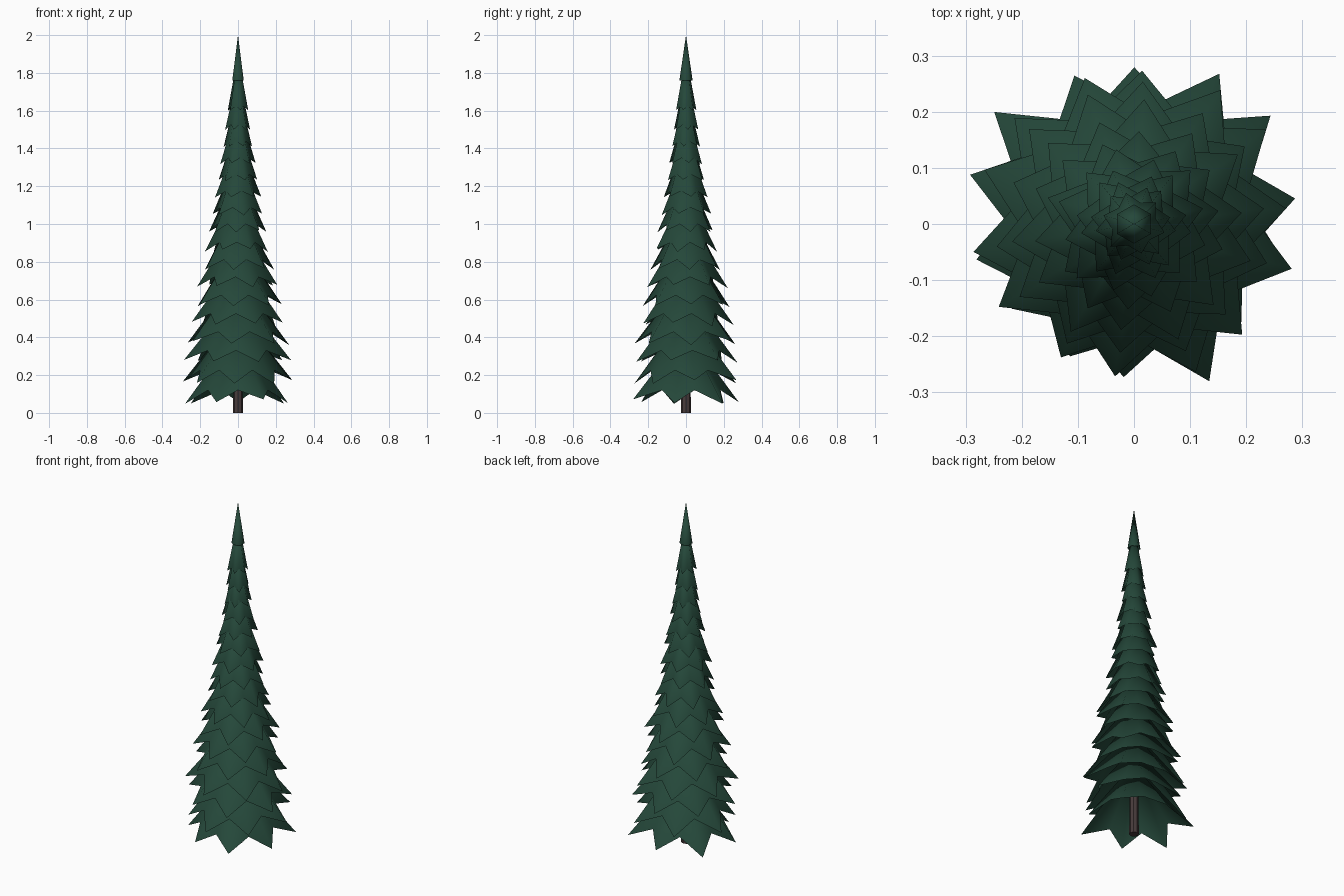
import bpy, bmesh, math, random
from mathutils import Vector

if "Cube" in bpy.data.objects:
    bpy.data.objects.remove(bpy.data.objects["Cube"])

random.seed(4)


def material(name, rgb):
    m = bpy.data.materials.new(name)
    m.diffuse_color = (*rgb, 1)
    m.use_nodes = True
    m.node_tree.nodes["Principled BSDF"].inputs["Base Color"].default_value = m.diffuse_color
    return m


needle_green = material("needle green", (0.018, 0.064, 0.042))
bark_brown = material("bark brown", (0.065, 0.045, 0.045))


def finish(bm, name, mat, smooth=True):
    for f in bm.faces:
        f.smooth = smooth
    mesh = bpy.data.meshes.new(name)
    bm.to_mesh(mesh)
    bm.free()
    mesh.materials.append(mat)
    obj = bpy.data.objects.new(name, mesh)
    bpy.context.collection.objects.link(obj)
    return obj


def polar(radius, degrees, z):
    a = math.radians(degrees)
    return Vector((radius * math.cos(a), radius * math.sin(a), z))


# relative branch lengths of the two lowest skirts
REACH = [[0.95, 1.09, 0.98, 1.12, 1.01, 0.92, 1.09],
         [1.02, 1.08, 1.0, 1.07, 0.93, 0.96, 0.91]]


def skirt(index, radius, z, height):
    """Open cone with a zigzag hem: branch tips out and low, notches in and high."""
    sides = 7 if z < 1.0 else 6
    step = 360 / sides
    bm = bmesh.new()
    start = (347 if index % 2 == 0 else 9) + (random.uniform(-5, 5) if index > 1 else 0)
    apex = bm.verts.new((0, 0, z + height))
    hem = []
    for i in range(sides):
        reach = REACH[index][i] if index < 2 else random.uniform(0.96, 1.05)
        lift = random.uniform(-0.05, 0.05) * radius
        hem.append(bm.verts.new(polar(radius * reach, start + i * step, z + lift)))
        hem.append(bm.verts.new(polar(radius * 0.71, start + (i + 0.5) * step,
                                      z + 0.015 + 0.16 * radius)))
    for i, v in enumerate(hem):
        bm.faces.new((v, hem[(i + 1) % len(hem)], apex))
    finish(bm, f"branch_skirt_{index + 1:02d}", needle_green)


# branch skirts from bottom to top: tip radius, tip height
SKIRTS = [(0.285, 0.06), (0.285, 0.165), (0.28, 0.27), (0.272, 0.37), (0.25, 0.47),
          (0.235, 0.57), (0.213, 0.67), (0.193, 0.765), (0.17, 0.86), (0.155, 0.96),
          (0.137, 1.05), (0.121, 1.14), (0.106, 1.23), (0.092, 1.32), (0.077, 1.41),
          (0.067, 1.5), (0.056, 1.6)]
for k, (r, z) in enumerate(SKIRTS):
    skirt(k, r, z, 0.38 - 0.05 * z)

# pointed crown tip
bm = bmesh.new()
bmesh.ops.create_cone(bm, cap_ends=False, segments=6, radius1=0.035, radius2=0.0, depth=0.24)
bmesh.ops.remove_doubles(bm, verts=bm.verts[:], dist=1e-5)
bmesh.ops.translate(bm, verts=bm.verts[:], vec=(0, 0, 1.88))
finish(bm, "crown_tip", needle_green)

# trunk
bm = bmesh.new()
bmesh.ops.create_cone(bm, cap_ends=True, segments=8, radius1=0.026, radius2=0.016, depth=1.0)
bmesh.ops.translate(bm, verts=bm.verts[:], vec=(0, 0, 0.5))
finish(bm, "trunk", bark_brown, smooth=False)
